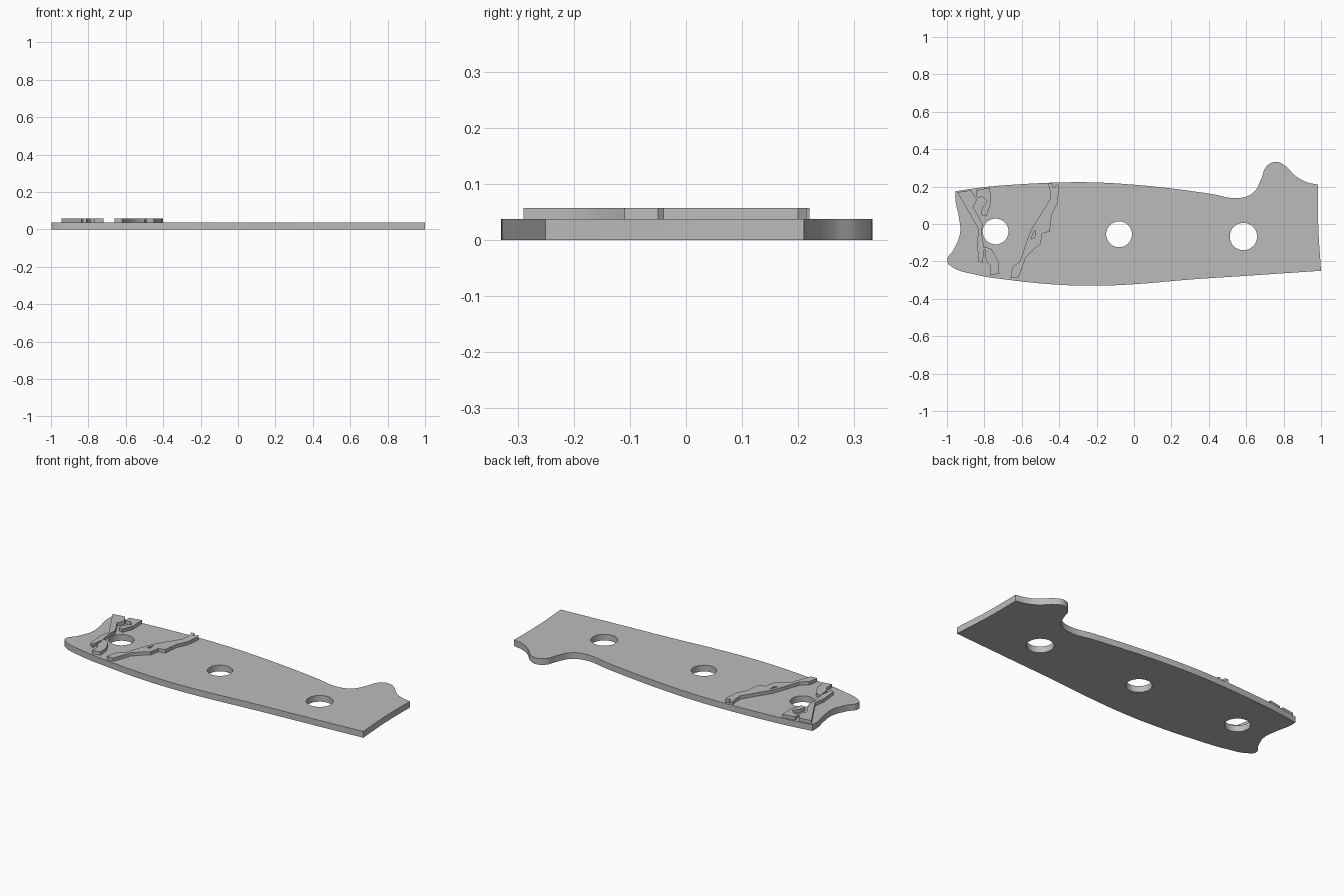
import bpy
import bmesh
from math import cos, sin, tau, radians

default_cube = bpy.data.objects.get("Cube")
if default_cube:
    bpy.data.objects.remove(default_cube, do_unlink=True)

# Single plain grey
grey = bpy.data.materials.new("plain grey")
grey.use_nodes = True
grey_value = (0.5, 0.5, 0.5, 1)
grey.diffuse_color = grey_value
for node in grey.node_tree.nodes:
    if node.type == 'BSDF_PRINCIPLED':
        node.inputs["Base Color"].default_value = grey_value


def add_smooth_loop(curve, points, corners):
    """Closed curve through the points, sharp only at the listed corners."""
    spline = curve.splines.new('BEZIER')
    spline.bezier_points.add(len(points) - 1)
    for knot, point in zip(spline.bezier_points, points):
        knot.co = (*point, 0)
        kind = 'VECTOR' if point in corners else 'AUTO'
        knot.handle_left_type = knot.handle_right_type = kind
    spline.use_cyclic_u = True
    spline.resolution_u = 8


def add_straight_loop(curve, points):
    """Closed loop of straight edges."""
    spline = curve.splines.new('POLY')
    spline.points.add(len(points) - 1)
    for knot, point in zip(spline.points, points):
        knot.co = (*point, 0, 1)
    spline.use_cyclic_u = True


def circle(x, y, radius, sides=48):
    return [(x + radius * cos(tau * i / sides), y + radius * sin(tau * i / sides))
            for i in range(sides)]


def new_profile(name):
    curve = bpy.data.curves.new(name + " profile", 'CURVE')
    curve.dimensions = '2D'
    curve.fill_mode = 'BOTH'
    return curve


def extrude_profile(name, curve, bottom, top):
    """Turn the filled profile into a welded solid between two heights."""
    curve.extrude = (top - bottom) / 2
    helper = bpy.data.objects.new(name + " helper", curve)
    bpy.context.collection.objects.link(helper)
    bpy.context.view_layer.update()
    graph = bpy.context.evaluated_depsgraph_get()
    mesh = bpy.data.meshes.new_from_object(helper.evaluated_get(graph))
    bpy.data.objects.remove(helper, do_unlink=True)

    bm = bmesh.new()
    bm.from_mesh(mesh)
    bmesh.ops.remove_doubles(bm, verts=bm.verts, dist=0.0001)
    bmesh.ops.translate(bm, verts=bm.verts, vec=(0, 0, (top + bottom) / 2))
    bmesh.ops.recalc_face_normals(bm, faces=bm.faces)
    bm.to_mesh(mesh)
    bm.free()

    mesh.materials.clear()
    mesh.materials.append(grey)
    part = bpy.data.objects.new(name, mesh)
    bpy.context.collection.objects.link(part)
    bpy.ops.object.select_all(action='DESELECT')
    part.select_set(True)
    bpy.context.view_layer.objects.active = part
    bpy.ops.object.shade_smooth_by_angle(angle=radians(30))
    return part


PLATE_TOP = 0.037
RELIEF_TOP = 0.057

# Handle plate: bowed belly, finger guard bump, concave butt, three pin holes
belly = [(-.998, -.2), (-.975, -.228), (-.85, -.27), (-.66, -.3), (-.4, -.325),
         (-.2, -.33), (0, -.322), (.3, -.297), (.6, -.277)]
front_end = [(1, -.25), (.985, 0), (.985, .21)]
guard = [(.92, .225), (.86, .26), (.81, .31), (.76, .332), (.71, .31),
         (.68, .24), (.64, .17), (.57, .14)]
spine = [(.4, .163), (.2, .19), (0, .21), (-.2, .222), (-.4, .222),
         (-.6, .213), (-.8, .197)]
butt = [(-.955, .175), (-.955, .13), (-.935, .03), (-.93, -.05), (-.96, -.13)]
plate = new_profile("handle_plate")
add_smooth_loop(plate, belly + front_end + guard + spine + butt,
                {front_end[0], front_end[-1], butt[0]})
for x, y, radius in ((-.74, -.04, .069), (-.08, -.055, .069), (.585, -.067, .073)):
    add_straight_loop(plate, circle(x, y, radius))
extrude_profile("handle_plate", plate, 0, PLATE_TOP)

# Raised ragged relief on the top face near the butt
reliefs = {
    "long_ragged_band": [
        (-.46, .22), (-.45, .18), (-.45, .13), (-.5, .05), (-.55, -.03),
        (-.58, -.11), (-.61, -.2), (-.65, -.23), (-.66, -.29), (-.62, -.29),
        (-.6, -.24), (-.58, -.18), (-.53, -.13), (-.5, -.11), (-.49, -.05),
        (-.45, -.04), (-.44, .05), (-.41, .11), (-.4, .2), (-.41, .215),
        (-.43, .19), (-.44, .22)],
    "butt_ragged_band": [
        (-.945, .17), (-.91, .11), (-.87, .04), (-.83, -.03), (-.84, -.1),
        (-.83, -.2), (-.81, -.21), (-.8, -.13), (-.815, -.05), (-.81, 0),
        (-.83, .04), (-.86, .09), (-.84, .13), (-.87, .18)],
    "upper_ragged_patch": [
        (-.845, .18), (-.77, .195), (-.765, .11), (-.79, .04), (-.82, .05),
        (-.81, .09), (-.785, .12), (-.81, .145), (-.84, .14)],
    "lower_ragged_patch": [
        (-.8, -.12), (-.76, -.135), (-.725, -.2), (-.72, -.265), (-.77, -.275),
        (-.77, -.22), (-.79, -.2)],
}
for name, outline in reliefs.items():
    profile = new_profile(name)
    add_straight_loop(profile, outline)
    if name == "long_ragged_band":
        add_straight_loop(profile, [(-.53, -.03), (-.55, -.08), (-.53, -.07)])
    extrude_profile(name, profile, PLATE_TOP - 0.005, RELIEF_TOP)
